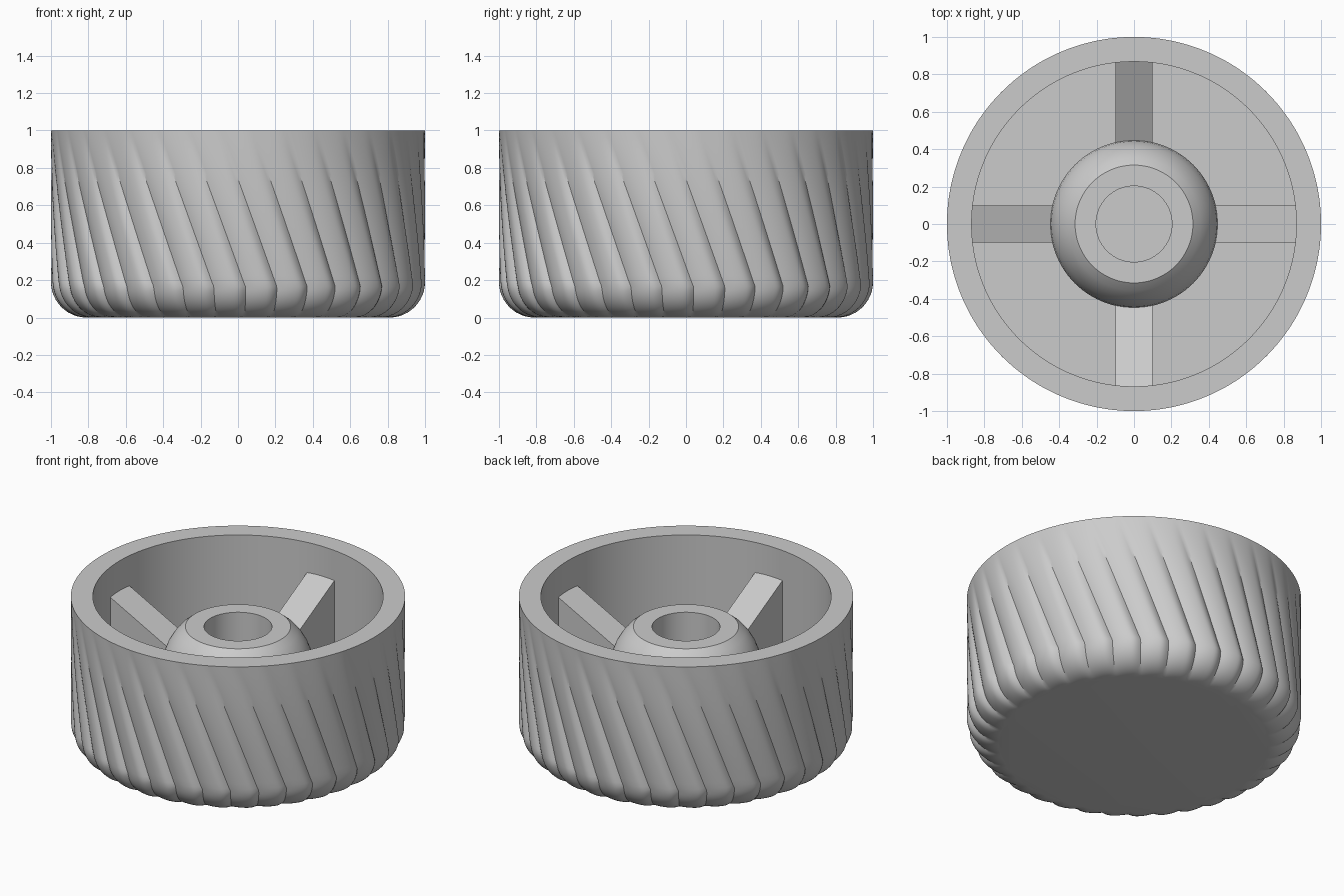
import bpy, bmesh, math
from mathutils import Matrix

cube = bpy.data.objects.get("Cube")
if cube:
    bpy.data.objects.remove(cube, do_unlink=True)

RIBS, STEPS = 36, 12
RIM_IN, FLOOR, HUB_TOP, HOLE = 0.868, 0.2, 0.8, 0.203
FILLET = 0.19
PEAK = 0.67   # where each rib is highest, from one crease (0) to the next (1)

grey = bpy.data.materials.new("plain grey")
grey.use_nodes = True
colour = (0.6, 0.6, 0.6, 1)
grey.diffuse_color = colour
grey.node_tree.nodes["Principled BSDF"].inputs["Base Color"].default_value = colour


def finish(name, bm):
    """Turn a bmesh into a shaded object."""
    bmesh.ops.recalc_face_normals(bm, faces=bm.faces)
    mesh = bpy.data.meshes.new(name)
    bm.to_mesh(mesh)
    bm.free()
    mesh.materials.append(grey)
    ob = bpy.data.objects.new(name, mesh)
    bpy.context.collection.objects.link(ob)
    bpy.ops.object.select_all(action="DESELECT")
    ob.select_set(True)
    bpy.context.view_layer.objects.active = ob
    bpy.ops.object.shade_smooth_by_angle(angle=math.radians(30))


def lathe(name, rings, count, cap):
    """Skin rings, each a function of column index giving a point; cap one end ring."""
    bm = bmesh.new()
    rows = [[bm.verts.new(ring(i)) for i in range(count)] for ring in rings]
    for a, b in zip(rows, rows[1:]):
        for i in range(count):
            j = (i + 1) % count
            bm.faces.new((a[i], a[j], b[j], b[i]))
    bm.faces.new(rows[cap])
    finish(name, bm)


def plain_ring(r, z, count, turn=0.0):
    def point(i):
        a = math.tau * i / count + turn
        return r * math.cos(a), r * math.sin(a), z
    return point


def ribbed_ring(r, z, slope):
    """Ring of lopsided convex ribs; slope is how far the surface normal points down."""
    level = max(z, 0.16)
    turn = -math.pi / 2 + 0.373 * (0.74 - level)
    depth = 0.027 * math.sin(math.pi / 2 * (1 - level) / 0.84) * max(math.cos(slope), 0)

    def point(i):
        a = math.tau * i / (RIBS * STEPS) + turn
        u = (i % STEPS) / STEPS
        t = (PEAK - u) / PEAK if u < PEAK else (u - PEAK) / (1 - PEAK)
        cut = depth * t * t
        rr = r - cut * math.cos(slope)
        return rr * math.cos(a), rr * math.sin(a), z + cut * math.sin(slope)
    return point


# Knob shell: rounded ribbed outside, flat rim, recess wall and floor
n = RIBS * STEPS
rings = []
for k in range(13):
    s = math.pi / 2 * (1 - k / 12)
    rings.append(ribbed_ring(1 - FILLET + FILLET * math.cos(s),
                             FILLET * (1 - math.sin(s)), s))
for k in range(1, 25):
    rings.append(ribbed_ring(1, FILLET + (1 - FILLET) * k / 24, 0))
top_turn = -math.pi / 2 + 0.373 * (0.74 - 1)
for r, z in ((RIM_IN, 1), (RIM_IN, FLOOR), (0.3, FLOOR)):
    rings.append(plain_ring(r, z, n, top_turn))
lathe("ribbed_shell", rings, n, 0)

# Hub with a rounded shoulder and a blind centre hole
hub_profile = [(0.448, FLOOR - 0.02), (0.448, 0.57), (0.441, 0.62), (0.42, 0.675),
               (0.39, 0.725), (0.355, 0.767), (0.315, HUB_TOP), (HOLE, HUB_TOP),
               (HOLE, FLOOR + 0.05)]
lathe("hub", [plain_ring(r, z, 96) for r, z in hub_profile], 96, -1)

# Four braces around the hub, sloping up towards the wall
outline = [(0.4, FLOOR - 0.02), (0.9, FLOOR - 0.02), (0.9, 0.82), (0.4, 0.56)]
for q, side in enumerate(("left", "back", "right", "front")):
    bm = bmesh.new()
    base = bm.faces.new([bm.verts.new((x, -0.1, z)) for x, z in outline])
    out = bmesh.ops.extrude_face_region(bm, geom=[base])
    moved = [v for v in out["geom"] if isinstance(v, bmesh.types.BMVert)]
    bmesh.ops.translate(bm, verts=moved, vec=(0, 0.2, 0))
    bmesh.ops.rotate(bm, verts=bm.verts, matrix=Matrix.Rotation(q * math.pi / 2, 3, "Z"))
    finish(side + "_brace", bm)
